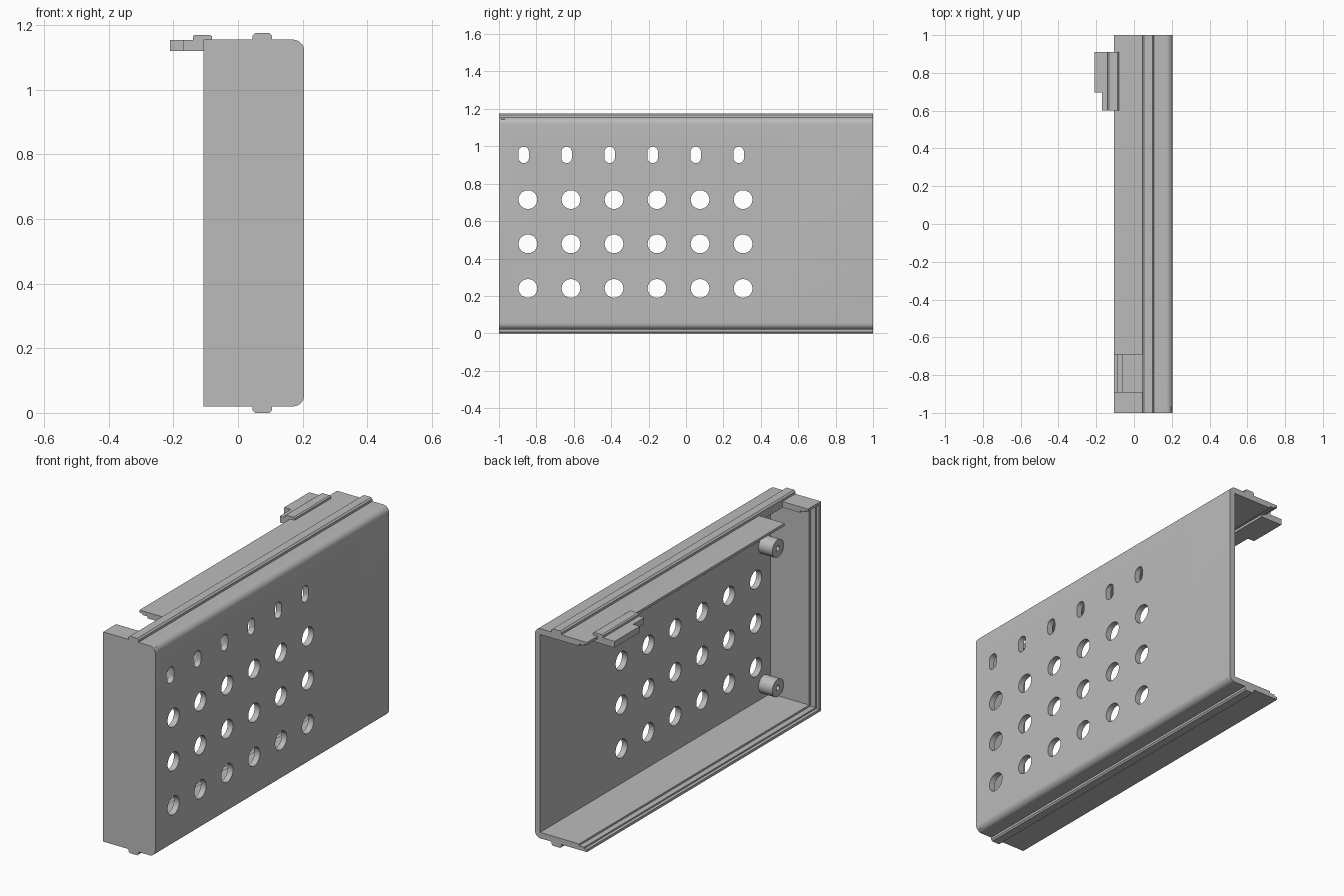
import bpy, bmesh, math
from mathutils import Vector

old = bpy.data.objects.get("Cube")
if old:
    bpy.data.objects.remove(old, do_unlink=True)

grey = bpy.data.materials.new("plain grey")
grey.use_nodes = True
grey.diffuse_color = (0.5, 0.5, 0.5, 1)
grey.node_tree.nodes["Principled BSDF"].inputs["Base Color"].default_value = (0.5, 0.5, 0.5, 1)

LOW, HIGH = 0.02, 1.155      # shell bottom and top
EDGE, FACE = -0.107, 0.205   # open rim and outer plate face
T = 0.032                    # wall thickness
MID = (LOW + HIGH) / 2


def prism(name, outline, axis, start, end):
    """Extrude a 2D outline along x, y or z."""
    place = {"x": lambda a, b, d: (d, a, b),
             "y": lambda a, b, d: (a, d, b),
             "z": lambda a, b, d: (a, b, d)}[axis]
    bm = bmesh.new()
    face = bm.faces.new([bm.verts.new(place(a, b, start)) for a, b in outline])
    moved = bmesh.ops.extrude_face_region(bm, geom=[face])["geom"]
    bmesh.ops.translate(bm, vec=Vector(place(0, 0, end - start)),
                        verts=[v for v in moved if isinstance(v, bmesh.types.BMVert)])
    bmesh.ops.recalc_face_normals(bm, faces=bm.faces)
    mesh = bpy.data.meshes.new(name)
    bm.to_mesh(mesh)
    bm.free()
    obj = bpy.data.objects.new(name, mesh)
    bpy.context.collection.objects.link(obj)
    mesh.materials.append(grey)
    return obj


def rect(a0, a1, b0, b1):
    return [(a0, b0), (a1, b0), (a1, b1), (a0, b1)]


def arc(ca, cb, r, a0, a1, n):
    angles = [math.radians(a0 + (a1 - a0) * i / n) for i in range(n + 1)]
    return [(ca + r * math.cos(t), cb + r * math.sin(t)) for t in angles]


def circle(ca, cb, r):
    return arc(ca, cb, r, 0, 360, 32)[:-1]


def smooth(obj):
    bpy.ops.object.select_all(action="DESELECT")
    obj.select_set(True)
    bpy.context.view_layer.objects.active = obj
    bpy.ops.object.shade_smooth_by_angle(angle=math.radians(35))


def cut(obj, cutters):
    for cutter in cutters:
        cutter.hide_render = True
        mod = obj.modifiers.new("cut", "BOOLEAN")
        mod.operation, mod.solver, mod.object = "DIFFERENCE", "EXACT", cutter
    baked = bpy.data.meshes.new_from_object(
        obj.evaluated_get(bpy.context.evaluated_depsgraph_get()))
    obj.modifiers.clear()
    obj.data = baked
    for cutter in cutters:
        bpy.data.objects.remove(cutter, do_unlink=True)


# Channel shell: outer rounded outline, then stepped rim and inner outline
R = 0.035
outer = ([(EDGE, LOW)] + arc(FACE - R, LOW + R, R, -90, 0, 8)
         + arc(FACE - R, HIGH - R, R, 0, 90, 8) + [(EDGE, HIGH)])
lower_inner = [(FACE - T, LOW + T), (-0.06, LOW + T), (-0.06, LOW + 0.022),
               (-0.09, LOW + 0.022), (-0.09, LOW + 0.014), (EDGE, LOW + 0.014)]
upper_inner = [(x, 2 * MID - z) for x, z in reversed(lower_inner)]
shell = prism("channel_shell", outer + upper_inner + lower_inner, "y", -1, 1)

# Ventilation holes, slots and the rim notch
cutters = []
for col in range(6):
    y = -0.845 + 0.23 * col
    for z in (0.24, 0.478, 0.715):
        cutters.append(prism("hole_cutter", circle(y, z, 0.05), "x", 0.1, 0.3))
    slot = (arc(y - 0.023, 0.97, 0.028, 0, 180, 10)
            + arc(y - 0.023, 0.938, 0.028, 180, 360, 10))
    cutters.append(prism("slot_cutter", slot, "x", 0.1, 0.3))
cutters.append(prism("notch_cutter", rect(-0.3, 0.045, -0.89, -0.69), "z", 1.1, 1.16))
cut(shell, cutters)
smooth(shell)

# End wall with its stepped inner side
smooth(prism("end_wall", outer, "y", -1, -0.986))
prism("end_wall_step", rect(-0.09, FACE - 0.01, LOW + 0.01, HIGH - 0.01), "y", -0.99, -0.978)
prism("end_wall_inner", rect(-0.06, FACE - 0.01, LOW + 0.01, HIGH - 0.01), "y", -0.98, -0.968)

# Guide rails along the top and the bottom
rail = [(0.045, 0.025), (0.045, 0.008), (0.053, 0), (0.097, 0), (0.105, 0.008), (0.105, 0.025)]
prism("bottom_rail", rail, "y", -1, 1)
prism("top_rail", [(x, 2 * MID - z) for x, z in rail], "y", -1, 1)

# Latch tab at the rear of the top rim
tab = [(-0.08, 0.6), (-0.17, 0.6), (-0.17, 0.695), (-0.21, 0.695), (-0.21, 0.91), (-0.08, 0.91)]
prism("latch_tab", tab, "z", 1.12, HIGH - 0.001)
prism("latch_ridge", [(-0.14, 1.15), (-0.14, 1.165), (-0.133, 1.17), (-0.087, 1.17),
                      (-0.08, 1.165), (-0.08, 1.15)], "y", 0.6, 0.91)

# Mounting pegs inside the plate
for name, z in (("lower_peg", 0.125), ("upper_peg", 0.88)):
    peg = prism(name, circle(-0.915, z, 0.048), "x", 0.09, FACE - 0.01)
    cut(peg, [prism("peg_bore", circle(-0.915, z, 0.014), "x", 0.05, 0.12)])
    smooth(peg)
